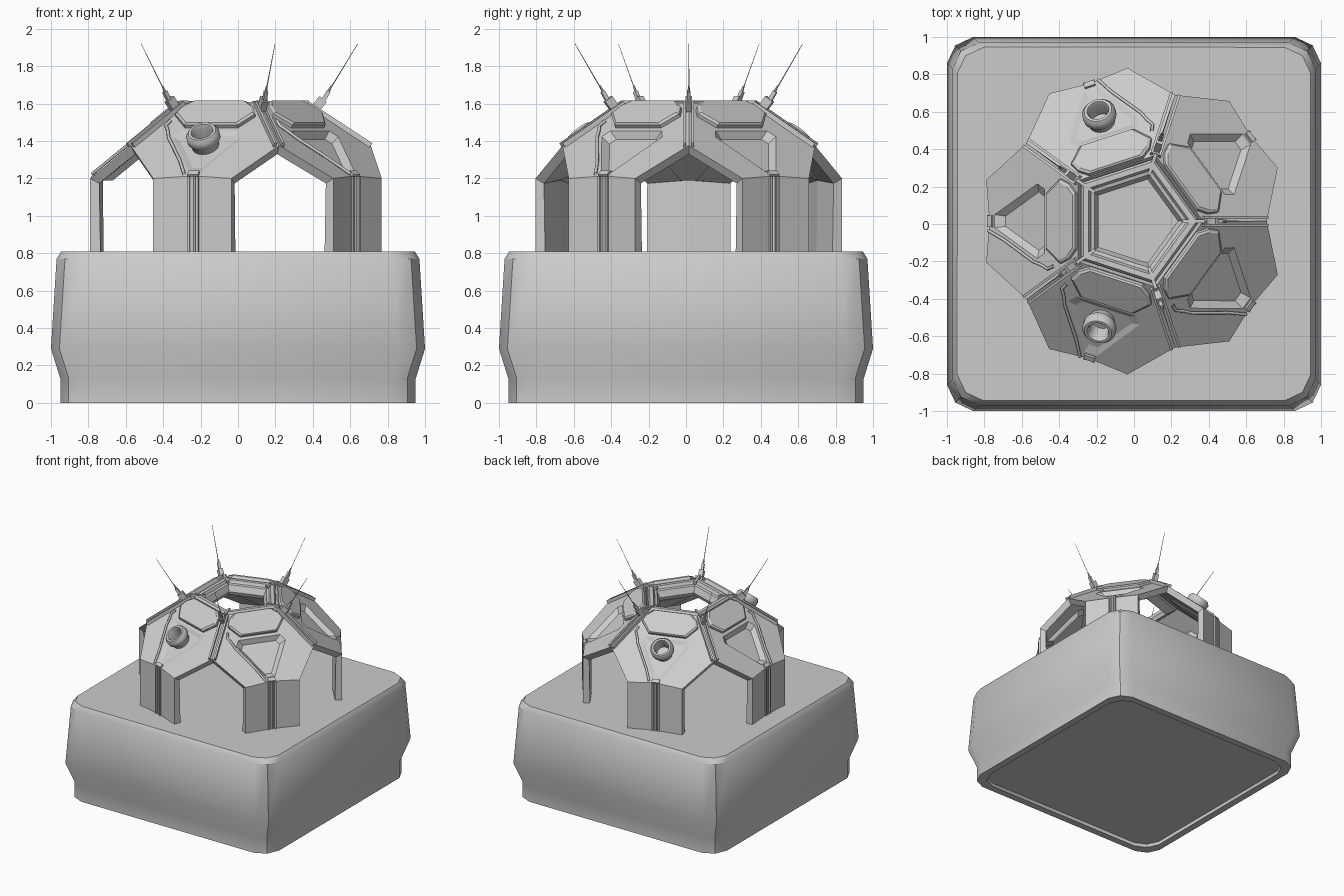
import bpy, bmesh, math
from mathutils import Vector, Matrix

cube = bpy.data.objects.get("Cube")
if cube:
    bpy.data.objects.remove(cube)

grey = bpy.data.materials.new("pale_grey")
grey.use_nodes = True
GREY = (0.6, 0.6, 0.6, 1)
grey.diffuse_color = GREY
grey.node_tree.nodes["Principled BSDF"].inputs["Base Color"].default_value = GREY

# Dome dimensions
CENTRE = Vector((0, 0.015, 0))
TOP, EAVE, FLOOR = 1.6, 1.2, 0.805
R_TOP, R_PEAK, APOTHEM, HALF = 0.37, 0.71, 0.79, 0.22
C36, S36 = math.cos(math.pi / 5), math.sin(math.pi / 5)
INNER = R_TOP * C36
SLOPE = math.atan2(TOP - EAVE, APOTHEM - INNER)
LENGTH = math.hypot(TOP - EAVE, APOTHEM - INNER)
V_PEAK = (R_PEAK * C36 - INNER) / math.cos(SLOPE)


def finish(name, bm, smooth=None):
    mesh = bpy.data.meshes.new(name)
    bm.to_mesh(mesh)
    bm.free()
    mesh.materials.append(grey)
    ob = bpy.data.objects.new(name, mesh)
    bpy.context.scene.collection.objects.link(ob)
    if smooth:
        bpy.ops.object.select_all(action='DESELECT')
        ob.select_set(True)
        bpy.context.view_layer.objects.active = ob
        bpy.ops.object.shade_smooth_by_angle(angle=math.radians(smooth))
    return ob


def polar(deg, r, z):
    a = math.radians(deg)
    return CENTRE + Vector((r * math.cos(a), r * math.sin(a), z))


def on_panel(k, u, v, n=0.0):
    """Point on sloping panel k: u sideways, v down the slope, n off the surface."""
    a = math.radians(36 + 72 * k)
    out, side = Vector((math.cos(a), math.sin(a), 0)), Vector((-math.sin(a), math.cos(a), 0))
    r = INNER + v * math.cos(SLOPE) + n * math.sin(SLOPE)
    z = TOP - v * math.sin(SLOPE) + n * math.cos(SLOPE)
    return CENTRE + out * r + side * u + Vector((0, 0, z))


def loft(bm, rings, cap_start=False, cap_end=False, loop=False):
    rows = [[bm.verts.new(p) for p in ring] for ring in rings]
    pairs = list(zip(rows, rows[1:])) + ([(rows[-1], rows[0])] if loop else [])
    for lo, hi in pairs:
        for i in range(len(lo)):
            j = (i + 1) % len(lo)
            bm.faces.new((lo[i], lo[j], hi[j], hi[i]))
    if cap_start:
        bm.faces.new(rows[0][::-1])
    if cap_end:
        bm.faces.new(rows[-1])


def beam(bm, a, b, side, width, height):
    d = (b - a).normalized()
    up = side.cross(d).normalized()
    m = Matrix((d * (b - a).length, side.normalized() * width, up * height)).transposed().to_4x4()
    m.translation = (a + b) / 2
    bmesh.ops.create_cube(bm, size=1, matrix=m)


def rod(bm, a, b, r1, r2, sides=6):
    d = b - a
    m = Matrix.Translation((a + b) / 2) @ d.to_track_quat('Z', 'Y').to_matrix().to_4x4()
    bmesh.ops.create_cone(bm, cap_ends=True, segments=sides, radius1=r1, radius2=r2,
                          depth=d.length, matrix=m)


def cable(name, points, radius):
    cu = bpy.data.curves.new(name, 'CURVE')
    cu.dimensions, cu.bevel_depth, cu.bevel_resolution = '3D', radius, 1
    sp = cu.splines.new('POLY')
    sp.points.add(len(points) - 1)
    for pt, p in zip(sp.points, points):
        pt.co = (*p, 1)
    cu.materials.append(grey)
    bpy.context.scene.collection.objects.link(bpy.data.objects.new(name, cu))


# Base block with softened corners and a recessed underside
def base_ring(h, z):
    q = [(h, h - 0.14), (h - 0.045, h - 0.045), (h - 0.14, h)]
    pts = []
    for i in range(4):
        rot = Matrix.Rotation(i * math.pi / 2, 3, 'Z')
        pts += [rot @ Vector((x, y, z)) for x, y in q]
    return pts


bm = bmesh.new()
profile = [(0.89, 0.03), (0.89, 0), (0.95, 0), (0.95, 0.13), (1, 0.29), (0.97, 0.77), (0.945, 0.81)]
loft(bm, [base_ring(h, z) for h, z in profile], True, True)
bmesh.ops.recalc_face_normals(bm, faces=bm.faces)
finish("base", bm, 30)

# Dome shell: five hexagonal panels with triangular recesses, each on a creased wall
window = [(-0.17, 0.23), (0.17, 0.23), (0.2, 0.28), (0.035, 0.575), (-0.035, 0.575), (-0.2, 0.28)]
w_mid = sum(v for u, v in window) / 6
bm = bmesh.new()
for k in range(5):
    half_top, half_peak = R_TOP * S36, R_PEAK * S36
    corners = [(-half_top, 0), (half_top, 0), (half_peak, V_PEAK), (HALF, LENGTH),
               (-HALF, LENGTH), (-half_peak, V_PEAK)]
    depth = 0.012 if k in (1, 3) else 0.035
    hexa = [bm.verts.new(on_panel(k, *c)) for c in corners]
    rim = [bm.verts.new(on_panel(k, *c)) for c in window]
    bed = [bm.verts.new(on_panel(k, u * 0.78, w_mid + (v - w_mid) * 0.78, -depth)) for u, v in window]
    mid = bm.verts.new(on_panel(k, 0, LENGTH - 0.022))
    for i in range(6):
        j = (i + 1) % 6
        crease = [mid] if i == 3 else []
        bm.faces.new([hexa[i], *crease, hexa[j], rim[j], rim[i]])
        bm.faces.new((rim[i], rim[j], bed[j], bed[i]))
    bm.faces.new(bed)
    top = [hexa[3], mid, hexa[4]]
    low = [bm.verts.new((v.co.x, v.co.y, FLOOR)) for v in top]
    for i in range(2):
        bm.faces.new((top[i + 1], top[i], low[i], low[i + 1]))
bmesh.ops.remove_doubles(bm, verts=bm.verts, dist=0.001)
bmesh.ops.recalc_face_normals(bm, faces=bm.faces)
bm.faces.ensure_lookup_table()
if bm.faces[0].normal.z < 0:
    bmesh.ops.reverse_faces(bm, faces=bm.faces)
shell = finish("dome_shell", bm)
solid = shell.modifiers.new("thickness", 'SOLIDIFY')
solid.thickness, solid.offset = 0.055, -1

# Pentagonal rim around the roof opening
bm = bmesh.new()
rim_profile = [(0.35, 1.59), (0.335, 1.608), (0.30, 1.608), (0.285, 1.585), (0.262, 1.58),
               (0.235, 1.53), (0.25, 1.5), (0.33, 1.54)]
loft(bm, [[polar(72 * i, r, z) for i in range(5)] for r, z in rim_profile], loop=True)
bmesh.ops.recalc_face_normals(bm, faces=bm.faces)
finish("roof_rim", bm)

# Raised plate at the top of each panel
outline = [(-0.15, 0.005), (0.15, 0.005), (0.2, 0.05), (0.225, 0.11), (0.15, 0.205),
           (-0.15, 0.205), (-0.225, 0.11), (-0.2, 0.05)]
bm = bmesh.new()
for k in range(5):
    rings = [[on_panel(k, u * s, 0.105 + (v - 0.105) * s, n) for u, v in outline]
             for s, n in ((1, -0.01), (1, 0.02), (0.93, 0.03))]
    loft(bm, rings, True, True)
bmesh.ops.recalc_face_normals(bm, faces=bm.faces)
finish("roof_plates", bm)

# Round vents on two panels
bm = bmesh.new()
vent = [(0.07, -0.03), (0.075, 0.015), (0.09, 0.035), (0.09, 0.07), (0.075, 0.09), (0.06, 0.09),
        (0.052, 0.07), (0.052, -0.03)]
for k in (1, 3):
    loft(bm, [[on_panel(k, r * math.cos(t * math.pi / 12), 0.345 + r * math.sin(t * math.pi / 12), n)
               for t in range(24)] for r, n in vent], loop=True)
bmesh.ops.recalc_face_normals(bm, faces=bm.faces)
finish("vents", bm, 40)

# Seam strips, wall strips and antennas
seams, strips, mounts, wires = (bmesh.new() for _ in range(4))
for k in range(5):
    deg = 72 * k
    side = polar(deg + 90, 1, 0) - CENTRE
    p, q = polar(deg, R_TOP, TOP), polar(deg, R_PEAK, TOP - V_PEAK * math.sin(SLOPE))
    for s in (-0.022, 0.022):
        beam(seams, p + side * s, q + side * s, side, 0.014, 0.03)
    beam(seams, polar(deg, 0.26, 1.6), polar(deg, 0.38, 1.607), side, 0.018, 0.022)

    beam(mounts, polar(deg, 0.40, 1.555), polar(deg, 0.455, 1.625), side, 0.035, 0.05)
    beam(mounts, polar(deg, 0.445, 1.60), polar(deg, 0.485, 1.665), side, 0.02, 0.022)
    rod(wires, polar(deg, 0.475, 1.65), polar(deg, 0.5, 1.695), 0.009, 0.005)
    rod(wires, polar(deg, 0.5, 1.69), polar(deg, 0.64, 1.92), 0.003, 0.0015, 4)

    wall_side = polar(deg + 126, 1, 0) - CENTRE
    low, high = polar(deg + 36, APOTHEM - 0.018, FLOOR), polar(deg + 36, APOTHEM - 0.018, EAVE + 0.01)
    for s in (-0.025, 0.025):
        beam(strips, low + wall_side * s, high + wall_side * s, wall_side, 0.014, 0.03)
    rod(strips, low, high, 0.012, 0.012)
    beam(strips, on_panel(k, -0.03, 0.6, 0.004), on_panel(k, 0.03, 0.6, 0.004),
         on_panel(k, 0, 1) - on_panel(k, 0, 0), 0.03, 0.02)
for name, part in (("seam_strips", seams), ("wall_strips", strips),
                   ("antenna_mounts", mounts), ("antenna_wires", wires)):
    bmesh.ops.recalc_face_normals(part, faces=part.faces)
    finish(name, part)

# Loose cables lying on the panels
for k, s in ((1, -1), (2, 1), (3, -1), (4, -1)):
    path = [(0.24, 0.16), (0.255, 0.2), (0.235, 0.24), (0.215, 0.3), (0.1, 0.5), (0.05, 0.61)]
    cable(f"panel_cable_{k}", [on_panel(k, s * u, v, 0.012) for u, v in path], 0.009)
